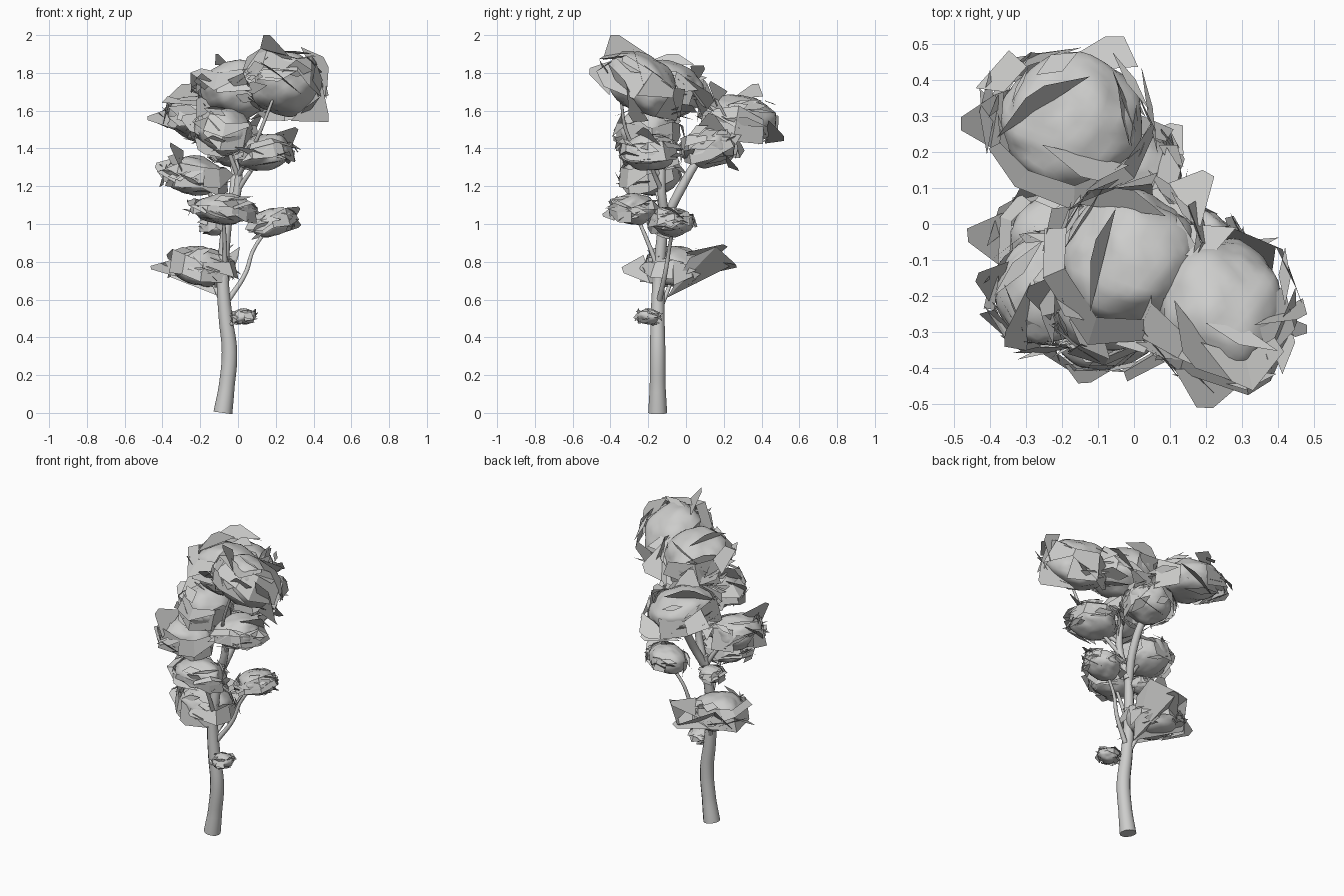
import bpy, bmesh, math, random
from mathutils import Vector, Matrix, Euler, noise

random.seed(11)
rnd = random.uniform
if "Cube" in bpy.data.objects:
    bpy.data.objects.remove(bpy.data.objects["Cube"], do_unlink=True)

# One plain grey for everything
grey = bpy.data.materials.new("plain_grey")
grey.use_nodes = True
colour = (0.61, 0.61, 0.6, 1)
grey.diffuse_color = colour
grey.node_tree.nodes["Principled BSDF"].inputs["Base Color"].default_value = colour


def add_mesh(name, bm, smooth):
    mesh = bpy.data.meshes.new(name)
    bm.to_mesh(mesh)
    bm.free()
    mesh.materials.append(grey)
    for poly in mesh.polygons:
        poly.use_smooth = smooth
    obj = bpy.data.objects.new(name, mesh)
    bpy.context.collection.objects.link(obj)


def add_limb(name, points):
    """Tapered round limb through (x, y, z, radius) points."""
    curve = bpy.data.curves.new(name, "CURVE")
    curve.dimensions = "3D"
    curve.bevel_depth = 1
    curve.bevel_resolution = 4
    curve.resolution_u = 6
    curve.use_fill_caps = True
    spline = curve.splines.new("BEZIER")
    spline.bezier_points.add(len(points) - 1)
    for knot, (x, y, z, radius) in zip(spline.bezier_points, points):
        knot.co = (x, y, z)
        knot.radius = radius
        knot.handle_left_type = knot.handle_right_type = "AUTO"
    curve.materials.append(grey)
    obj = bpy.data.objects.new(name, curve)
    bpy.context.collection.objects.link(obj)
    bpy.ops.object.select_all(action="DESELECT")
    obj.select_set(True)
    bpy.context.view_layer.objects.active = obj
    bpy.ops.object.convert(target="MESH")
    bpy.ops.object.shade_smooth_by_angle(angle=math.radians(60))


def keep_inside(p):
    return Vector((max(-0.48, min(0.48, p.x)), max(-0.51, min(0.52, p.y)), min(2, p.z)))


def add_foliage(name, centre, radii, tilt, tips):
    """Lumpy rounded clump wrapped in jagged flat leaf sheets."""
    place = (Matrix.Translation(centre) @ Euler(tilt).to_matrix().to_4x4()
             @ Matrix.Diagonal((*radii, 1)))
    bm = bmesh.new()
    bmesh.ops.create_icosphere(bm, subdivisions=4, radius=1)
    seed = Vector(centre) * 9
    for v in bm.verts:
        lump = noise.noise(v.co * 1.3 + seed) * 0.14 + noise.noise(v.co * 3.5 + seed) * 0.06
        v.co = place @ (v.co * (1 + lump))
    add_mesh(name + "_clump", bm, True)

    bm = bmesh.new()

    def sheet(points):
        bm.faces.new([bm.verts.new(keep_inside(place @ p)) for p in points])

    # Broken collar standing around the widest part, with a flared outer apron
    count = 9
    upper, lower, apron = [], [], []
    for i in range(count):
        a = (i + rnd(-0.25, 0.25)) * math.tau / count
        ring = Vector((math.cos(a), math.sin(a), 0))
        upper.append(ring * rnd(1.0, 1.15) + Vector((0, 0, rnd(0.15, 0.75))))
        lower.append(ring * rnd(1.08, 1.3) + Vector((0, 0, rnd(-0.85, -0.15))))
        apron.append(ring * rnd(1.25, 1.42) + Vector((0, 0, rnd(-0.5, 0.5))))
    for i in range(count):
        j = (i + 1) % count
        if rnd(0, 1) < 0.75:
            sheet([upper[i], upper[j], lower[j], lower[i]])
        if rnd(0, 1) < 0.5:
            sheet([upper[i], upper[j], apron[j], apron[i]])

    # Long slivers and broad leaves lying against the clump
    for i in range(24):
        a, h = rnd(0, math.tau), rnd(-0.75, 0.75)
        flat = math.sqrt(1 - h * h)
        out = Vector((flat * math.cos(a), flat * math.sin(a), h))
        side = out.cross(Vector((0, 0, 1))).normalized()
        up = (side.cross(out) + out * rnd(-0.7, 0.9)).normalized()
        turn = rnd(-0.7, 0.7)
        long = (side * math.cos(turn) + up * math.sin(turn)) * rnd(0.3, 0.7)
        across = (up * math.cos(turn) - side * math.sin(turn)) * rnd(0.1, 0.36)
        mid = out * rnd(1.0, 1.2)
        sheet([mid - long, mid - across * rnd(0.5, 1.2),
               mid + long, mid + across * rnd(0.5, 1.2)])

    # Broad sheets that reach out to the farthest leaf tips
    back = place.inverted()
    for tip in tips:
        end = back @ Vector(tip)
        out = end.normalized()
        side = out.cross(Vector((0, 0, 1))).normalized()
        span = side * rnd(0.45, 0.65) + side.cross(out) * rnd(0.4, 0.65)
        root = out * 0.95
        sheet([root - span, root + span, end + span * 0.4, end])
    add_mesh(name + "_leaves", bm, False)


# Trunk and branches
add_limb("trunk", [(-0.08, -0.15, 0, 0.05), (-0.06, -0.15, 0.14, 0.042),
                   (-0.045, -0.15, 0.32, 0.041), (-0.065, -0.15, 0.5, 0.037),
                   (-0.08, -0.145, 0.7, 0.032), (-0.07, -0.13, 0.9, 0.029),
                   (-0.05, -0.11, 1.08, 0.026)])
add_limb("back_branch", [(-0.06, -0.12, 1.0, 0.024), (-0.02, -0.03, 1.18, 0.025),
                         (-0.03, 0.08, 1.36, 0.021), (-0.14, 0.24, 1.52, 0.014)])
add_limb("upper_branch", [(-0.05, -0.11, 1.02, 0.026), (0, -0.13, 1.2, 0.022),
                          (0, -0.12, 1.42, 0.018), (0.01, -0.1, 1.65, 0.012)])
twigs = {
    "top_twig": [(0, -0.13, 1.25, 0.014), (0.1, -0.3, 1.45, 0.01), (0.2, -0.35, 1.7, 0.007)],
    "left_twig": [(-0.05, -0.14, 0.6, 0.015), (0.04, -0.11, 0.74, 0.012),
                  (0.08, -0.09, 0.86, 0.01), (0.16, -0.07, 0.98, 0.009)],
    "right_twig": [(-0.07, -0.15, 0.52, 0.014), (-0.11, -0.1, 0.64, 0.011), (-0.17, -0.06, 0.75, 0.008)],
    "front_twig": [(-0.07, -0.14, 0.74, 0.014), (-0.07, -0.2, 0.9, 0.011), (-0.08, -0.27, 1.06, 0.008)],
    "side_twig": [(-0.05, -0.12, 1.0, 0.016), (-0.12, -0.14, 1.12, 0.012), (-0.22, -0.18, 1.24, 0.008)],
    "middle_twig": [(0, -0.13, 1.18, 0.014), (0.06, -0.17, 1.27, 0.011), (0.13, -0.2, 1.36, 0.008)],
    "crown_twig": [(0, -0.13, 1.25, 0.014), (-0.04, -0.17, 1.36, 0.011), (-0.08, -0.2, 1.48, 0.008)],
    "low_twig": [(-0.06, -0.16, 0.46, 0.012), (-0.02, -0.18, 0.48, 0.01), (0.03, -0.2, 0.52, 0.007)],
}
for name, points in twigs.items():
    add_limb(name, points)

# Foliage: centre, radii, tilt, far leaf tips
add_foliage("top", (0.24, -0.23, 1.74), (0.185, 0.2, 0.145), (-0.6, 0.1, 0),
            [(0.17, -0.4, 2), (0.48, -0.28, 1.54), (0.48, -0.25, 1.83), (0.22, -0.51, 1.79)])
add_foliage("crown", (-0.005, -0.1, 1.71), (0.185, 0.19, 0.155), (-0.3, 0, 0),
            [(0.19, 0.15, 1.65), (-0.12, -0.1, 1.9), (-0.05, 0.1, 1.82)])
add_foliage("back", (-0.18, 0.285, 1.56), (0.195, 0.185, 0.125), (-0.15, 0.1, 0),
            [(-0.48, 0.26, 1.55), (-0.08, 0.52, 1.44), (-0.3, 0.35, 1.74), (-0.1, 0.12, 1.74)])
add_foliage("back_middle", (-0.01, 0.13, 1.41), (0.13, 0.135, 0.115), (0.2, 0, 0),
            [(0.1, 0.28, 1.28), (0.13, 0.15, 1.58)])
add_foliage("front_middle", (-0.08, -0.2, 1.49), (0.145, 0.15, 0.125), (0, 0.2, 0),
            [(-0.3, -0.2, 1.55), (-0.18, -0.3, 1.37), (-0.22, -0.18, 1.66)])
add_foliage("left_middle", (0.14, -0.2, 1.38), (0.14, 0.14, 0.095), (0, -0.15, 0),
            [(0.32, -0.2, 1.5), (0.28, -0.3, 1.33)])
add_foliage("right_middle", (-0.23, -0.18, 1.26), (0.15, 0.15, 0.105), (0.1, 0.1, 0),
            [(-0.44, -0.16, 1.3), (-0.36, -0.34, 1.41)])
add_foliage("front_low", (-0.08, -0.28, 1.08), (0.15, 0.12, 0.08), (0, 0.05, 0),
            [(-0.12, -0.44, 1.04)])
add_foliage("left_low", (0.18, -0.07, 1.01), (0.115, 0.105, 0.075), (0, -0.25, 0),
            [(0.33, -0.07, 1.08), (0.32, -0.04, 0.98)])
add_foliage("small_inner", (-0.13, -0.08, 0.99), (0.07, 0.065, 0.05), (0, 0, 0), [])
add_foliage("right_low", (-0.19, -0.06, 0.775), (0.16, 0.15, 0.11), (0, 0.15, 0),
            [(-0.46, -0.05, 0.76), (-0.12, 0.27, 0.77), (-0.05, 0.22, 0.88), (-0.15, -0.33, 0.74)])
add_foliage("trunk_sprout", (0.03, -0.2, 0.51), (0.062, 0.06, 0.042), (0, -0.15, 0), [])

# Large cupped sheet behind the lowest clump, narrowing to the trunk
bm = bmesh.new()
root = bm.verts.new((-0.08, -0.1, 0.61))
rim = [bm.verts.new(p) for p in ((-0.36, 0.02, 0.72), (-0.3, 0.13, 0.87), (-0.12, 0.26, 0.79),
                                 (0.01, 0.16, 0.88), (0.0, 0.02, 0.82))]
for a, b in zip(rim, rim[1:]):
    bm.faces.new((root, a, b))
add_mesh("lower_leaf_cup", bm, False)
